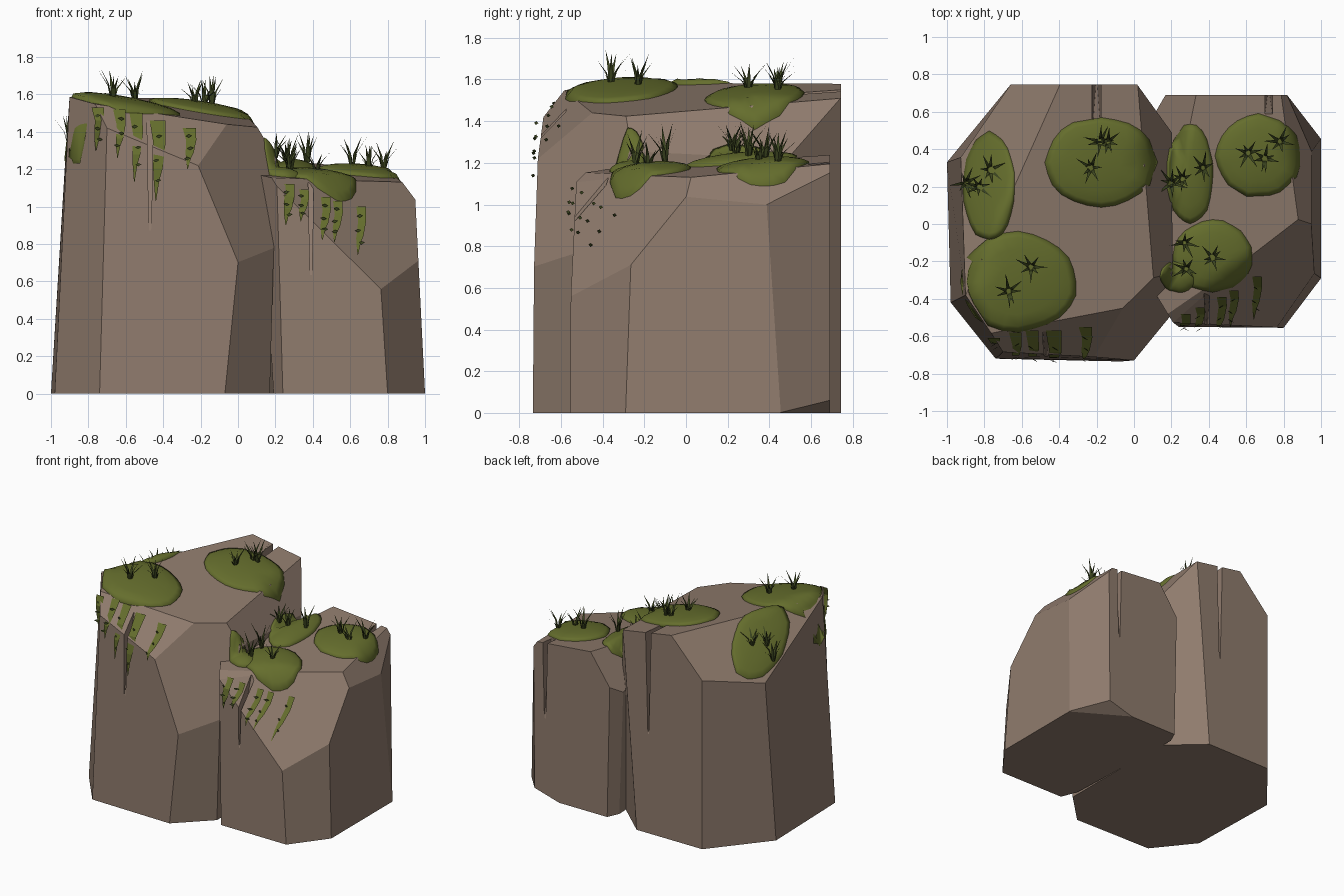
import bpy, bmesh, math, random
from mathutils import Vector
from mathutils.bvhtree import BVHTree

if "Cube" in bpy.data.objects:
    bpy.data.objects.remove(bpy.data.objects["Cube"])
random.seed(4)


def material(name, col):
    m = bpy.data.materials.new(name)
    m.diffuse_color = (*col, 1)
    m.use_nodes = True
    m.node_tree.nodes["Principled BSDF"].inputs["Base Color"].default_value = m.diffuse_color
    return m


ROCK = material("brown stone", (0.275, 0.198, 0.152))
MOSS = material("moss green", (0.13, 0.155, 0.026))
GRASS = material("dark grass", (0.045, 0.06, 0.014))


def add_object(name, bm, mat, smooth=False):
    me = bpy.data.meshes.new(name)
    bm.to_mesh(me)
    me.materials.append(mat)
    if smooth:
        me.shade_smooth()
    ob = bpy.data.objects.new(name, me)
    bpy.context.collection.objects.link(ob)
    return ob


def make_rock(name, ring, top, cuts):
    """Eight sided leaning prism, with facets sliced off by three point planes."""
    bm = bmesh.new()
    lo = [bm.verts.new((r[0], r[1], 0)) for r in ring]
    hi = [bm.verts.new((r[2], r[3], top)) for r in ring]
    n = len(ring)
    for i in range(n):
        j = (i + 1) % n
        bm.faces.new((lo[i], lo[j], hi[j], hi[i]))
    bm.faces.new(lo[::-1])
    bm.faces.new(hi)
    centre = sum((v.co for v in lo), Vector()) / n + Vector((0, 0, 0.6))
    for a, b, c in cuts:
        a, b, c = Vector(a), Vector(b), Vector(c)
        no = (b - a).cross(c - a).normalized()
        if no.dot(a - centre) < 0:
            no = -no
        bmesh.ops.bisect_plane(bm, geom=bm.verts[:] + bm.edges[:] + bm.faces[:],
                               plane_co=a, plane_no=no, clear_outer=True)
        bmesh.ops.holes_fill(bm, edges=[e for e in bm.edges if e.is_boundary], sides=0)
    bmesh.ops.recalc_face_normals(bm, faces=bm.faces[:])
    tree = BVHTree.FromBMesh(bm)
    return add_object(name, bm, ROCK), tree


# Tall rock: ring is base x, y then upper x, y
V = (-.06, -.45, 1.44)
S, P = (-.9, -.38, 1.585), (-.4, .745, 1.575)
big, big_tree = make_rock("tall_rock", [
    (-.98, -.42, -.89, -.375), (-.74, -.72, -.69, -.675), (-.07, -.735, .11, -.72),
    (.17, -.5, .22, -.49), (.17, .5, .22, .48), (-.1, .745, .04, .745),
    (-.66, .745, -.66, .745), (-1, .33, -.89, .37)], 1.8, [
    (S, V, (.02, .745, 1.51)),                              # sloping top
    (S, P, (-.66, .745, 1.30)),                             # back left facet
    ((0, -.735, .69), (.2, -.5, .75), V),                   # front right facet
    (V, (-.21, -.69, 1.24), (-.7, -.57, 1.54)),             # front facet
    ((.02, .745, 1.51), (.1, -.28, 1.43), (.2, 0, 1.25))])  # right facet

# Short rock
v = (.56, -.22, 1.14)
small, small_tree = make_rock("short_rock", [
    (.19, -.42, .11, -.38), (.24, -.55, .2, -.52), (.8, -.555, .71, -.55),
    (1, -.29, .93, -.24), (1, .455, .93, .36), (.81, .69, .82, .69),
    (.19, .69, .16, .69), (.15, .6, .1, .6)], 1.4, [
    ((.88, -.1, 1.12), v, (.2, .69, 1.25)),
    ((.33, .69, 1.235), (.18, .69, 1.02), (.14, -.3, 1.19)),
    ((.76, -.555, .56), (.96, -.26, .72), v),
    (v, (.65, -.54, .87), (.2, -.4, 1.2)),
    ((.9, -.08, 1.11), (.95, -.06, 1.04), (.95, .385, 1.0)),
    ((1, .45, 0), (.81, .69, .06), (.6, .69, 0))])


# Cracks: thin wedges cut from the walls, narrowing downwards
def crack(name, rock, x, y_wall, z_low, depth, w, z_top):
    s = 1 if y_wall > 0 else -1
    bm = bmesh.new()
    pts = [(x + sx * w / 2, y, z_top) for sx in (-1, 1)
           for y in (y_wall + s * .03, y_wall - s * depth)]
    pts += [(x + sx * .002, y_wall + s * .03, z_low) for sx in (-1, 1)]
    bmesh.ops.convex_hull(bm, input=[bm.verts.new(p) for p in pts])
    bmesh.ops.recalc_face_normals(bm, faces=bm.faces[:])
    cutter = add_object(name, bm, ROCK)
    cutter.hide_render = True
    cutter.hide_set(True)
    mod = rock.modifiers.new("crack", 'BOOLEAN')
    mod.operation, mod.solver, mod.object = 'DIFFERENCE', 'EXACT', cutter


crack("crack_tall_back", big, -.2, .745, .68, .32, .055, 1.7)
crack("crack_tall_front", big, -.47, -.73, .65, .2, .04, 1.65)
crack("crack_short_back", small, .72, .69, .45, .12, .045, 1.3)
crack("crack_short_front", small, .39, -.55, .52, .22, .035, 1.25)


def ground(x, y):
    """Height of the rocks at x, y."""
    hits = [t.ray_cast(Vector((x, y, 3)), Vector((0, 0, -1)))[0] for t in (big_tree, small_tree)]
    return max([h.z for h in hits if h] or [0])


# Moss cushions draped on the tops: x, y, radius x, radius y
patches = [(-.62, -.31, .315, .265), (-.175, .33, .295, .24), (-.775, .2, .14, .29),
           (.3, .265, .125, .265), (.665, .365, .23, .22), (.42, -.17, .215, .19),
           (.24, -.28, .1, .085)]
for k, (cx, cy, rx, ry) in enumerate(patches):
    bm = bmesh.new()
    n = 24
    wob = [random.uniform(.97, 1.03) for _ in range(n)]
    base = ground(cx, cy)
    centre = bm.verts.new((cx, cy, base + .045))
    rings = []
    for f, h in ((.35, .042), (.65, .034), (.88, .022), (1, .008), (.98, -.012)):
        ring = []
        for i in range(n):
            a = math.tau * i / n
            x = cx + rx * f * wob[i] * math.cos(a)
            y = cy + ry * f * wob[i] * math.sin(a)
            ring.append(bm.verts.new((x, y, max(ground(x, y), base - .3) + h)))
        rings.append(ring)
    for i in range(n):
        j = (i + 1) % n
        bm.faces.new((centre, rings[0][i], rings[0][j]))
        for r, q in zip(rings, rings[1:]):
            bm.faces.new((r[i], q[i], q[j], r[j]))
    add_object(f"moss_patch_{k + 1}", bm, MOSS, True)

# Grass tufts: curved tapering blades fanned around each root
roots = [(-.9, .22), (-.83, .2), (-.77, .29), (-.67, -.36), (-.55, -.23), (-.18, .44),
         (-.14, .44), (-.23, .3), (.2, .22), (.26, .24), (.37, .3), (.61, .38), (.7, .35),
         (.78, .44), (.27, -.1), (.28, -.24), (.42, -.18)]
bm = bmesh.new()
for x, y in roots:
    root = Vector((x, y, ground(x, y) + .02))
    turn, tall = random.random() * 6, random.uniform(.13, .19)
    for b in range(7):
        a = turn + math.tau * b / 7 + random.uniform(-.3, .3)
        out = Vector((math.cos(a), math.sin(a), 0))
        side = Vector((-out.y, out.x, 0))
        hgt, reach = tall * random.uniform(.6, 1.05), random.uniform(.04, .09)
        rows = []
        for t, w in ((0, .009), (.5, .008), (1, 0)):
            p = root + out * (.008 + reach * t * t) + Vector((0, 0, hgt * t))
            rows.append([bm.verts.new(p + side * w * s) for s in ((-1, 1) if w else (0,))])
        bm.faces.new((rows[0][0], rows[0][1], rows[1][1], rows[1][0]))
        bm.faces.new((rows[1][0], rows[1][1], rows[2][0]))
add_object("grass_tufts", bm, GRASS)

# Hanging moss strips on the front: x, top z, bottom z, half width
strips = [(-.75, 1.53, 1.30, .033), (-.635, 1.52, 1.26, .033), (-.545, 1.50, 1.13, .035),
          (-.43, 1.46, 1.03, .042), (-.26, 1.42, 1.20, .036), (.265, 1.12, .90, .036),
          (.345, 1.09, .92, .033), (.46, 1.05, .82, .035), (.525, 1.03, .81, .034),
          (.65, 1.0, .74, .033)]
bm, leaves = bmesh.new(), bmesh.new()


def wall(x, z, off):
    tree = big_tree if x < .1 else small_tree
    hit = tree.ray_cast(Vector((x, -2, z)), Vector((0, 1, 0)))[0]
    return Vector((x, (hit.y if hit else -.5) - off, z))


for x, z1, z0, w in strips:
    rows = []
    for t, f in ((0, 1), (.3, .75), (.6, .6), (.75, .35), (1, .04)):
        z = z1 + (z0 - z1) * t
        mid = wall(x + .01 * math.sin(5 * t), z, .014)
        rows.append([bm.verts.new(mid + Vector((s * w * f, 0, 0))) for s in (-1, 1)])
    for p, q in zip(rows, rows[1:]):
        bm.faces.new((p[0], q[0], q[1], p[1]))
    # little leaves on the strip
    for t in (.2, .5, .75):
        c = wall(x + random.uniform(-.012, .012), z1 + (z0 - z1) * t, .022)
        s = random.choice((-1, 1))
        leaves.faces.new([leaves.verts.new(c + Vector(d)) for d in
                          ((-.016 * s, 0, 0), (0, -.012, -.008), (.018 * s, -.02, .004), (0, -.008, .01))])
add_object("hanging_moss", bm, MOSS)
add_object("hanging_leaves", leaves, GRASS)
